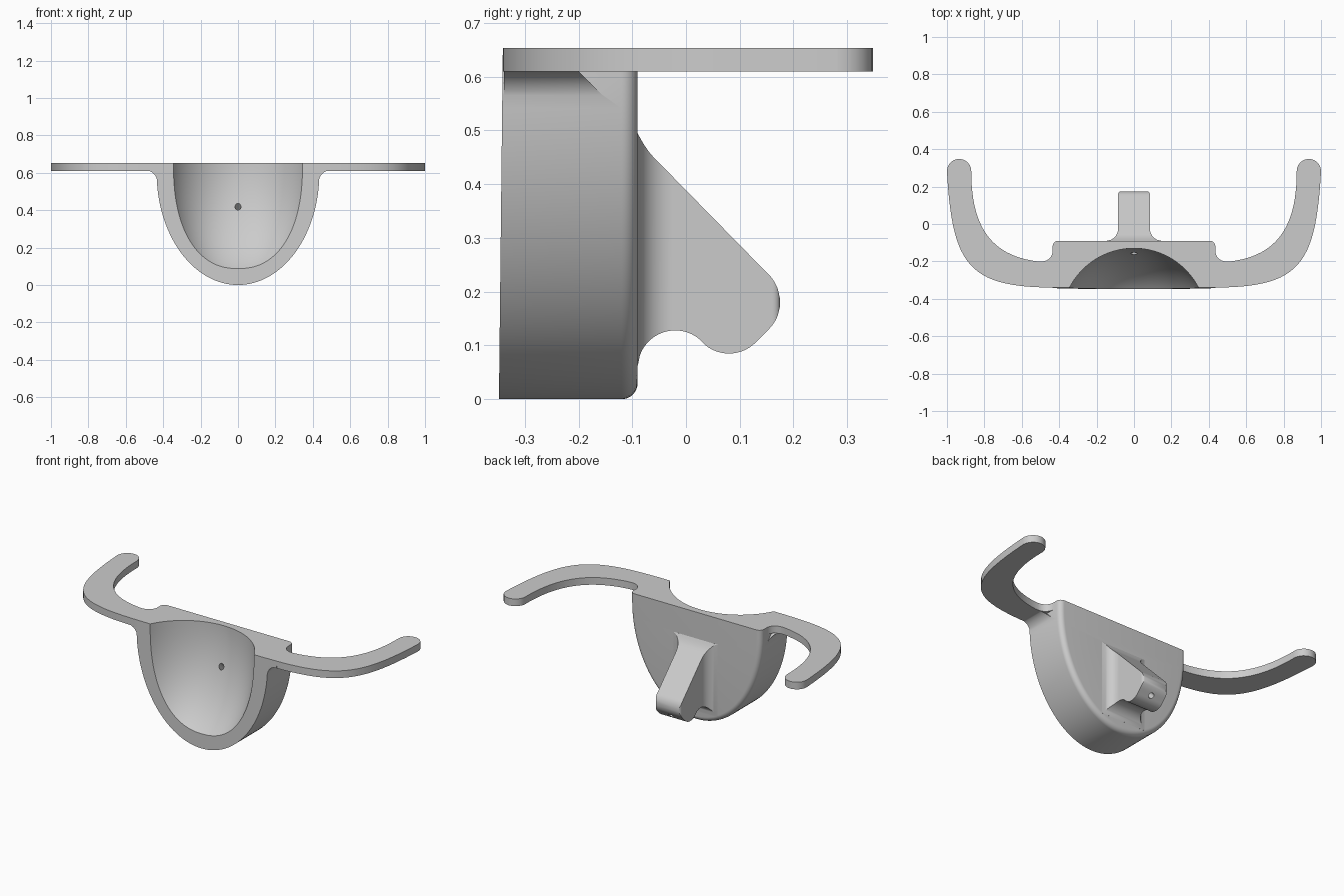
import bpy, bmesh
from math import sin, cos, pi, radians, sqrt
from mathutils import Vector
from mathutils.geometry import interpolate_bezier

if "Cube" in bpy.data.objects:
    bpy.data.objects.remove(bpy.data.objects["Cube"])

TOP, BACK = 0.653, -0.09
grey = bpy.data.materials.new("plain grey")
grey.use_nodes = True
grey.diffuse_color = (0.6, 0.6, 0.6, 1)
grey.node_tree.nodes["Principled BSDF"].inputs["Base Color"].default_value = (0.6, 0.6, 0.6, 1)


def loft(name, rings):
    """Closed solid through matching rings of points, faces turned outward."""
    bm = bmesh.new()
    rows = [[bm.verts.new(p) for p in ring] for ring in rings]
    n = len(rows[0])
    for a, b in zip(rows, rows[1:]):
        for i in range(n):
            j = (i + 1) % n
            bm.faces.new((a[i], a[j], b[j], b[i]))
    bm.faces.new(rows[0][::-1])
    bm.faces.new(rows[-1])
    bm.normal_update()
    if bm.calc_volume(signed=True) < 0:
        bmesh.ops.reverse_faces(bm, faces=bm.faces)
    mesh = bpy.data.meshes.new(name)
    bm.to_mesh(mesh)
    bm.free()
    mesh.materials.append(grey)
    obj = bpy.data.objects.new(name, mesh)
    bpy.context.collection.objects.link(obj)
    return obj


def combine(target, other, operation):
    """Apply a boolean and discard the helper solid."""
    mod = target.modifiers.new("cut", 'BOOLEAN')
    mod.operation, mod.object, mod.solver = operation, other, 'EXACT'
    bpy.context.view_layer.objects.active = target
    bpy.ops.object.modifier_apply(modifier=mod.name)
    bpy.data.objects.remove(other)


def bezier(a, b, c, d, n=20):
    pts = [Vector((*p, 0)) for p in (a, b, c, d)]
    return [(p.x, p.y) for p in interpolate_bezier(*pts, n)]


def arc(cx, cy, r, start, end, n=12):
    angles = [radians(start + (end - start) * i / n) for i in range(n + 1)]
    return [(cx + r * cos(t), cy + r * sin(t)) for t in angles]


# Body: U-shaped block with a rounded back edge
def body_ring(y, inset, lean=0):
    pts = [(0.435 - inset, TOP)]
    for i in range(65):
        t = pi * i / 64
        pts.append(((0.435 - inset) * cos(t), 0.6 - (0.6 - inset) * sin(t)))
    pts.append((inset - 0.435, TOP))
    return [(x, y + lean * z, z) for x, z in pts]


R = 0.03
rings = [body_ring(-0.348, 0, 0.011)]
rings += [body_ring(BACK - R + R * sin(t), R - R * cos(t)) for t in [i * pi / 16 for i in range(9)]]
body = loft("cup_body", rings)

# Arms: flat curved plates with round tips, plus a fillet under each root
outline = bezier((0.38, -0.34), (0.88, -0.345), (0.97, -0.24), (1, 0.28), 28)
outline += arc(0.935, 0.283, 0.065, 0, 180)
outline += bezier((0.87, 0.28), (0.87, -0.02), (0.76, -0.17), (0.515, -0.2), 24)
outline += bezier((0.51, -0.2), (0.47, -0.205), (0.435, -0.185), (0.434, -0.14), 10)
outline += [(0.38, -0.14)]
web = arc(0.495, 0.55, 0.063, 180, 90, 8) + [(0.495, 0.625), (0.4, 0.625), (0.4, 0.55)]
for side in (1, -1):
    arm = loft("arm", [[(side * x, y, z) for x, y in outline] for z in (0.61, TOP)])
    combine(body, arm, 'UNION')
    fillet = loft("arm_fillet", [[(side * x, -0.339, z) for x, z in web],
                                 [(side * x, 0.41 - z, z) for x, z in web]])
    combine(body, fillet, 'UNION')


# Spout: slices along y with flared root, sloping top and rounded tip
def tip_curve(y):
    return sqrt(max(0, 1 - ((y - 0.105) / 0.0702) ** 2))


def spout_top(y):
    if y < 0.155:
        flare = max(0, (-0.06 - y) / 0.03)
        return 0.45 - (y + 0.06) * 1.02 + 0.0144 * flare ** 2
    return 0.18 + tip_curve(y) * 0.0725


def spout_bottom(y):
    if y < 0.03:
        return 0.058 + sqrt(max(0, 0.07 ** 2 - (y + 0.02) ** 2))
    if y < 0.13:
        return 0.155 - sqrt(0.07 ** 2 - (y - 0.08) ** 2)
    if y < 0.155:
        return 0.106 + (y - 0.13)
    return 0.18 - tip_curve(y) * 0.0695


def spout_half_width(y):
    if y < -0.025:
        return 0.15 - sqrt(0.065 ** 2 - (y + 0.025) ** 2)
    if y > 0.16:
        return 0.07 + sqrt(max(0, 0.015 ** 2 - (y - 0.16) ** 2))
    return 0.085


slices = []
steps = [-0.1] + [-0.0899 + 0.2647 * i / 60 for i in range(61)]
for y in steps:
    yc = max(y, -0.0899)
    w, lo, hi = spout_half_width(yc), spout_bottom(yc), spout_top(yc)
    slices.append([(-w, y, lo), (w, y, lo), (w, y, hi), (-w, y, hi)])
combine(body, loft("spout", slices), 'UNION')

# Bowl cavity: domed hollow, open at front and top
bowl = []
for k in range(33):
    f = radians(1 + 75 * k / 32)
    ring = []
    for i in range(96):
        t = 2 * pi * i / 96
        c, s = cos(t), sin(t)
        q = (abs(c) ** 2.3 + abs(s) ** 2.3) ** (-1 / 2.3) * sin(f)
        ring.append((0.388 * c * q, -0.518 + 0.388 * cos(f), TOP + 0.63 * s * q))
    bowl.append(ring)
combine(body, loft("bowl_cutter", bowl), 'DIFFERENCE')

# Drain hole: slanted bore from the bowl to the spout tip
bore = []
for along in (-0.18, 0.18):
    bore.append([(0.016 * cos(a), -0.01 + along + 0.0113 * sin(a), 0.271 - along + 0.0113 * sin(a))
                 for a in [2 * pi * i / 24 for i in range(24)]])
combine(body, loft("bore_cutter", bore), 'DIFFERENCE')

bpy.ops.object.select_all(action='DESELECT')
body.select_set(True)
bpy.context.view_layer.objects.active = body
bpy.ops.object.shade_smooth_by_angle(angle=radians(30))
